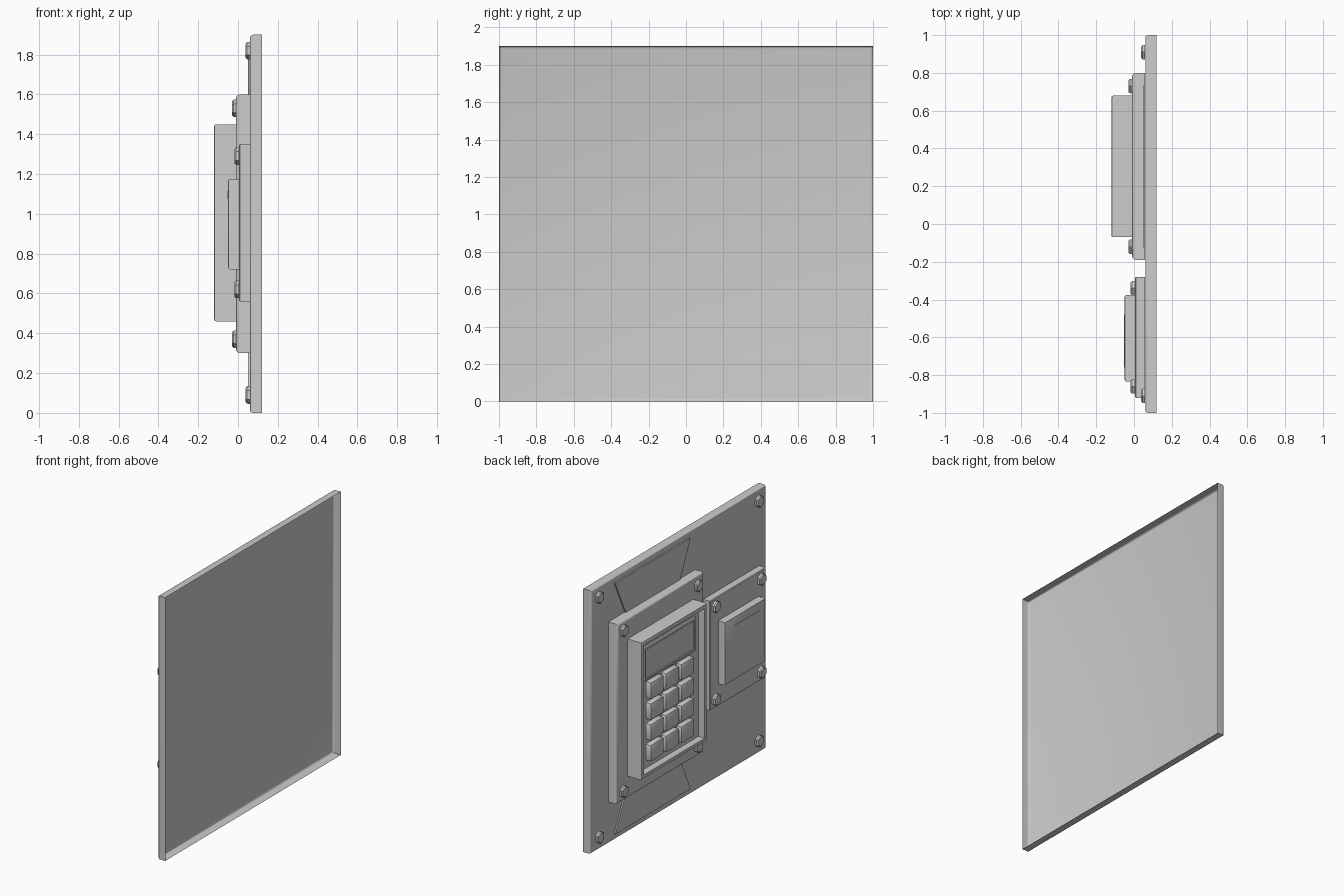
import bpy, bmesh, math
from mathutils import Vector

if "Cube" in bpy.data.objects:
    bpy.data.objects.remove(bpy.data.objects["Cube"])


def finish(bm, name, smooth=True):
    bmesh.ops.recalc_face_normals(bm, faces=bm.faces[:])
    mesh = bpy.data.meshes.new(name)
    bm.to_mesh(mesh)
    bm.free()
    ob = bpy.data.objects.new(name, mesh)
    bpy.context.collection.objects.link(ob)
    if smooth:
        bpy.context.view_layer.objects.active = ob
        ob.select_set(True)
        bpy.ops.object.shade_smooth_by_angle(angle=math.radians(35))
        ob.select_set(False)
    return ob


def panel(name, x, y, z, bevel=0.0, segs=2, sides=False, open_back=False,
          rim=0.0, depth=0.0):
    """Box facing -x; bevels the face outline (and sides), optionally recessed."""
    bm = bmesh.new()
    bmesh.ops.create_cube(bm, size=1)
    for v in bm.verts:
        v.co = Vector([lo if c < 0 else hi for c, (lo, hi) in zip(v.co, (x, y, z))])
    bm.normal_update()
    if open_back:
        bmesh.ops.delete(bm, geom=[f for f in bm.faces if f.normal.x > 0.9],
                         context='FACES_ONLY')
    if bevel:
        near = [e for e in bm.edges
                if sum(abs(v.co.x - x[0]) < 1e-5 for v in e.verts) >= (1 if sides else 2)]
        bmesh.ops.bevel(bm, geom=near, offset=bevel, segments=segs, profile=0.5,
                        affect='EDGES')
    if rim:
        bm.normal_update()
        face = max((f for f in bm.faces if f.normal.x < -0.9), key=lambda f: f.calc_area())
        bmesh.ops.inset_region(bm, faces=[face], thickness=rim)
        out = bmesh.ops.extrude_face_region(bm, geom=[face])
        bmesh.ops.delete(bm, geom=[face], context='FACES_ONLY')
        verts = [g for g in out['geom'] if isinstance(g, bmesh.types.BMVert)]
        bmesh.ops.translate(bm, verts=verts, vec=(depth, 0, 0))
    return finish(bm, name)


def bolts(name, x_front, x_back, ys, zs, r=0.044):
    """Hexagonal bolt heads with a chamfered face at each corner."""
    for i, (y, z) in enumerate((a, b) for a in ys for b in zs):
        bm = bmesh.new()
        rings = []
        for x, rad in ((x_back, r), (x_front + 0.008, r), (x_front, r * 0.8)):
            rings.append([bm.verts.new((x, y + rad * math.sin(k * math.pi / 3),
                                        z + rad * math.cos(k * math.pi / 3)))
                          for k in range(6)])
        for a, b in zip(rings, rings[1:]):
            for k in range(6):
                bm.faces.new((a[k], a[(k + 1) % 6], b[(k + 1) % 6], b[k]))
        bm.faces.new(rings[0])
        bm.faces.new(rings[-1])
        finish(bm, f"{name}_{i + 1}", smooth=False)


def trapezoid(name, z_wide, z_narrow, yc=0.305, wide=0.43, narrow=0.305):
    bm = bmesh.new()
    layers = [[bm.verts.new((x, yc + s * w, z)) for s, w, z in
               ((-1, wide, z_wide), (1, wide, z_wide), (1, narrow, z_narrow), (-1, narrow, z_narrow))]
              for x in (0.05, 0.0595)]
    bm.faces.new(layers[0])
    bm.faces.new(layers[1])
    for k in range(4):
        n = (k + 1) % 4
        bm.faces.new((layers[0][k], layers[0][n], layers[1][n], layers[1][k]))
    finish(bm, name, smooth=False)


# Wall plate: open-backed shell with softened front edges
panel("wall_plate", (0.06, 0.12), (-1, 1), (0, 1.9), 0.015, 3, open_back=True)
bolts("wall_plate_bolt", 0.038, 0.0595, (-0.91, 0.91), (0.09, 1.82))

# Flared cover plates above and below the keypad
trapezoid("upper_flare", 1.855, 1.59)
trapezoid("lower_flare", 0.045, 0.31)

# Keypad mount and recessed housing
panel("keypad_mount", (-0.01, 0.0595), (-0.19, 0.80), (0.30, 1.60), 0.02, 3)
bolts("keypad_mount_bolt", -0.03, 0.0, (-0.12, 0.73), (0.37, 1.53))
panel("keypad_housing", (-0.12, -0.005), (-0.07, 0.68), (0.46, 1.45), 0.01, 2,
      rim=0.025, depth=0.05)

# Display with a thin frame
panel("display", (-0.088, -0.065), (0.01, 0.60), (1.13, 1.37), 0.005, 1,
      rim=0.018, depth=0.008)

# Keys, three columns by four rows
for row in range(4):
    for col in range(3):
        y, z = 0.48 - 0.175 * col, 1.05 - 0.15 * row
        panel(f"key_{row + 1}_{col + 1}", (-0.11, -0.065), (y - 0.077, y + 0.077),
              (z - 0.062, z + 0.062), 0.015, 2, sides=True)

# Card reader: mount, body and slot strip
panel("reader_mount", (0.005, 0.0595), (-0.92, -0.28), (0.56, 1.35), 0.005, 1)
bolts("reader_mount_bolt", -0.018, 0.01, (-0.86, -0.34), (0.62, 1.29))
panel("reader_body", (-0.05, 0.01), (-0.835, -0.375), (0.72, 1.175), 0.012, 2)
panel("reader_strip", (-0.053, -0.045), (-0.76, -0.48), (1.075, 1.115))
